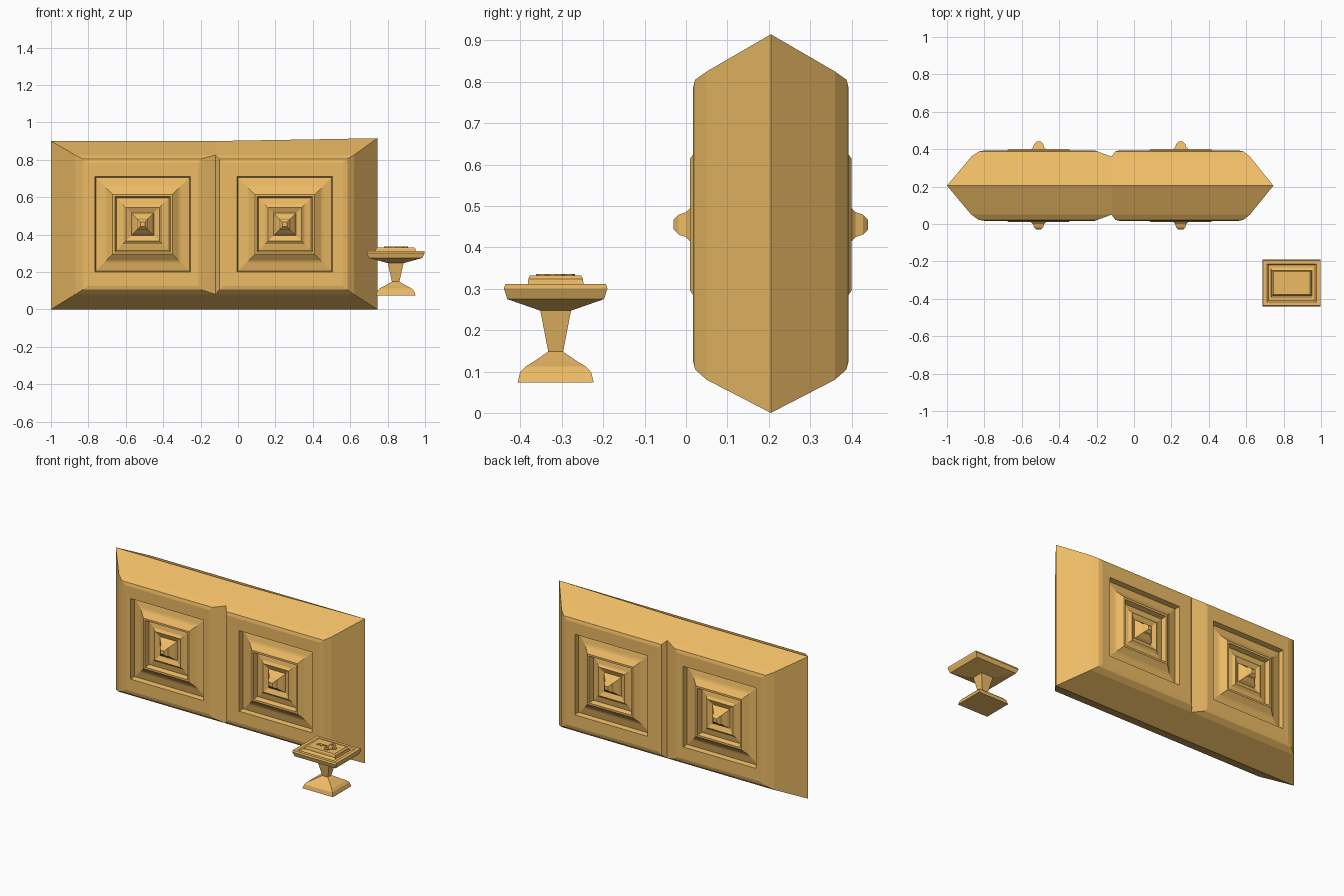
import bpy, bmesh
from math import cos, sin, pi

if "Cube" in bpy.data.objects:
    bpy.data.objects.remove(bpy.data.objects["Cube"])

wood = bpy.data.materials.new("amber_wood")
wood.diffuse_color = (0.85, 0.5, 0.13, 1)
wood.use_nodes = True
wood.node_tree.nodes["Principled BSDF"].inputs["Base Color"].default_value = wood.diffuse_color


def finish(name, bm, loc=(0, 0, 0), mirror_y=False):
    bmesh.ops.recalc_face_normals(bm, faces=bm.faces[:])
    me = bpy.data.meshes.new(name)
    bm.to_mesh(me)
    bm.free()
    me.materials.append(wood)
    ob = bpy.data.objects.new(name, me)
    bpy.context.collection.objects.link(ob)
    ob.location = loc
    if mirror_y:
        m = ob.modifiers.new("back_side", 'MIRROR')
        m.use_axis = (False, True, False)
        m.merge_threshold = 0.0005
    return ob


def loft(bm, rings, skip_first=None, cap_start=False):
    """Bridge successive four-cornered rings and cap the last one."""
    vs = [[bm.verts.new(p) for p in r] for r in rings]
    for k in range(len(vs) - 1):
        for i in range(4):
            if k == 0 and i == skip_first:
                continue
            j = (i + 1) % 4
            bm.faces.new((vs[k][i], vs[k][j], vs[k + 1][j], vs[k + 1][i]))
    bm.faces.new(vs[-1])
    if cap_start:
        bm.faces.new(vs[0][::-1])


MID, SEAM = 0.205, -0.12


def upright(x0, x1, z0, z1, y):
    return [(x, y - MID, z) for x, z in ((x0, z0), (x1, z0), (x1, z1), (x0, z1))]


def square(cx, cz, half, y):
    return upright(cx - half, cx + half, cz - half, cz + half, y)


def panel(name, shell, cx, skip):
    # bevelled rim, stepped frame, raised square, sunken square, pyramid stud
    steps = [(0.255, 0.018), (0.25, 0.05), (0.205, 0.04), (0.193, 0.035),
             (0.16, 0.01), (0.148, 0.01), (0.14, 0.04), (0.105, 0.033),
             (0.09, 0.022), (0.06, 0.035), (0.05, 0.02), (0.03, 0.0),
             (0.024, -0.018), (0.012, -0.03)]
    bm = bmesh.new()
    loft(bm, shell + [square(cx, 0.455, h, y) for h, y in steps], skip)
    finish(name, bm, (0, MID, 0), True)


# two halves of the thick slab, meeting at the central groove
left = [upright(-1, SEAM, 0, 0.9, MID), upright(-0.87, SEAM, 0.08, 0.825, 0.05),
        upright(-0.83, -0.195, 0.105, 0.805, 0.022),
        upright(-0.80, -0.21, 0.125, 0.785, 0.017)]
right = [upright(SEAM, 0.745, 0, 0.9, MID), upright(SEAM, 0.62, 0.08, 0.825, 0.05),
         upright(-0.10, 0.585, 0.105, 0.805, 0.022),
         upright(-0.08, 0.56, 0.125, 0.785, 0.017)]
right[0][2] = (0.745, 0, 0.915)
panel("left_slab_panel", left, -0.51, 1)
panel("right_slab_panel", right, 0.25, 3)

# pedestal: rows of half width x, half width y, height
PX, PY = 0.843, -0.315


def flat(hx, hy, z):
    return [(-hx, -hy, z), (hx, -hy, z), (hx, hy, z), (-hx, hy, z)]


bm = bmesh.new()
loft(bm, [flat(*r) for r in (
    (0.107, 0.092, 0.073), (0.098, 0.086, 0.098), (0.085, 0.073, 0.112),
    (0.062, 0.053, 0.124), (0.02, 0.018, 0.148), (0.042, 0.037, 0.247),
    (0.143, 0.117, 0.275), (0.155, 0.125, 0.301), (0.154, 0.121, 0.312),
    (0.132, 0.101, 0.312), (0.125, 0.095, 0.306), (0.11, 0.08, 0.306),
    (0.108, 0.067, 0.312), (0.106, 0.066, 0.324), (0.097, 0.062, 0.332))],
    cap_start=True)
finish("pedestal", bm, (PX, PY, 0))


# raised key emblem: trefoil bow, shaft and teeth
def box(bm, x0, x1, y0, y1, z0=0.326, z1=0.336):
    loft(bm, [[(x0, y0, z), (x1, y0, z), (x1, y1, z), (x0, y1, z)] for z in (z0, z1)],
         cap_start=True)


def hoop(bm, cx, cy, r_in, r_out, n=8):
    prof = [(r_out, 0.326), (r_out, 0.336), (r_in, 0.336), (r_in, 0.326)]
    rows = [[bm.verts.new((cx + r * cos(2 * pi * i / n), cy + r * sin(2 * pi * i / n), z))
             for r, z in prof] for i in range(n)]
    for i in range(n):
        for k in range(4):
            a, b = rows[i], rows[(i + 1) % n]
            bm.faces.new((a[k], b[k], b[(k + 1) % 4], a[(k + 1) % 4]))


bm = bmesh.new()
for cx, cy in ((0.022, 0.026), (0.022, -0.026), (0.046, 0)):
    hoop(bm, cx, cy, 0.010, 0.021)
box(bm, -0.062, 0.028, -0.005, 0.005)
for x in (-0.06, -0.038):
    box(bm, x, x + 0.012, -0.016, -0.005)
finish("key_emblem", bm, (PX, PY, 0))
